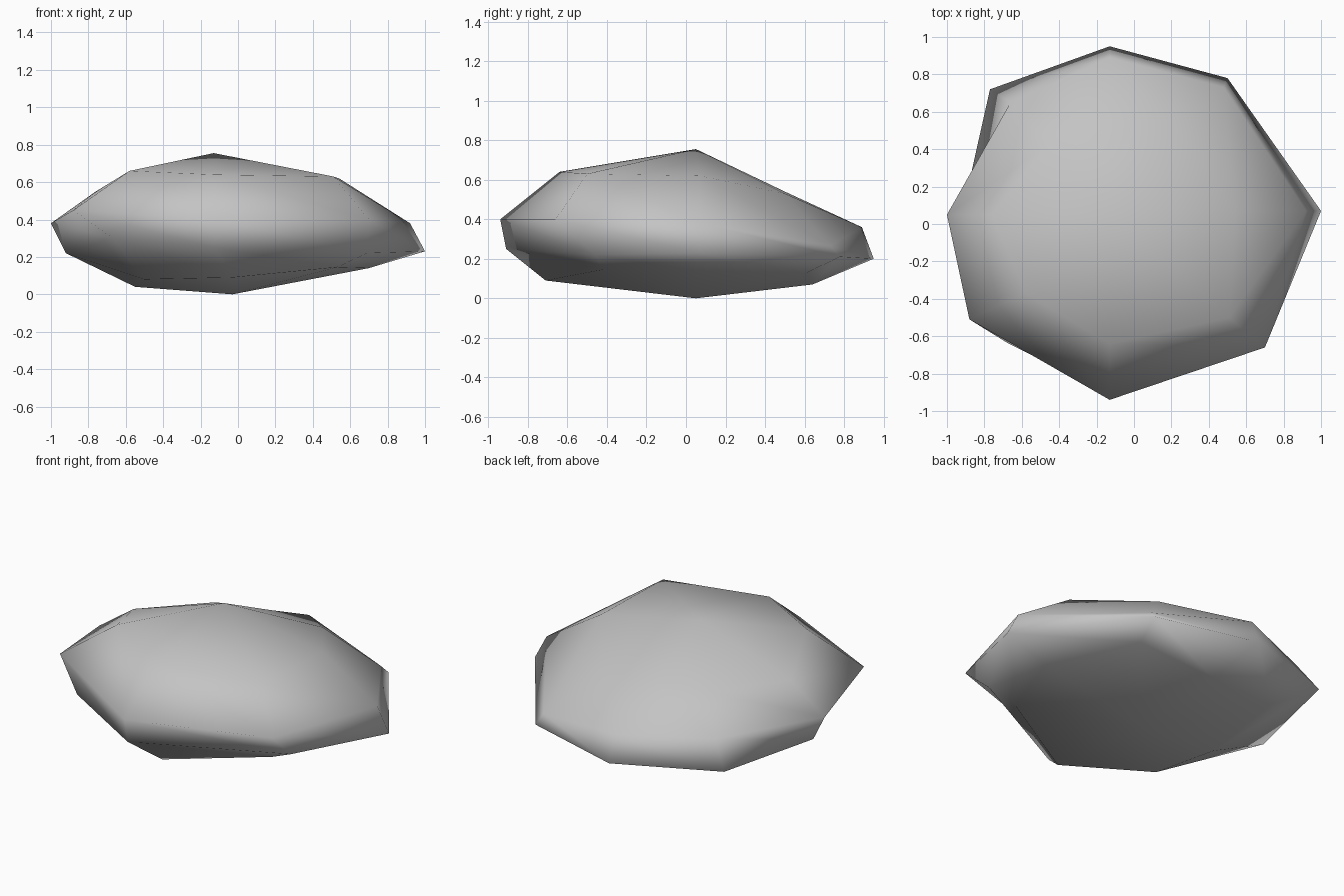
import bpy
import bmesh

default_cube = bpy.data.objects.get("Cube")
if default_cube:
    bpy.data.objects.remove(default_cube, do_unlink=True)


def make_material(name, colour):
    material = bpy.data.materials.new(name)
    material.use_nodes = True
    material.diffuse_color = colour
    shader = material.node_tree.nodes["Principled BSDF"]
    shader.inputs["Base Color"].default_value = colour
    shader.inputs["Roughness"].default_value = 0.9
    return material


# Stone profiles: each runs from the shoulder over the rim to the underside
CROWN = (-.13, .05, .755)
BASE = (-.03, .05, 0)
PROFILES = {
    "left": [(.54, .07, .62), (.92, .07, .38), (1, .07, .23), (.7, .05, .14)],
    "back_left": [(.24, .5, .53), (.48, .73, .265), (.5, .78, .21), (.46, .61, .13)],
    "back": [(-.13, .5, .54), (-.13, .89, .36), (-.13, .95, .2), (-.05, .64, .07)],
    "back_right": [(-.46, .42, .53), (-.66, .65, .38), (-.77, .72, .23), (-.55, .54, .12)],
    "right": [(-.76, .05, .55), (-1, .05, .38), (-.92, .05, .22), (-.55, .05, .04)],
    "front_right": [(-.58, -.37, .66), (-.88, -.51, .45), (-.67, -.64, .3), (-.5, -.4, .08)],
    "front": [(-.13, -.64, .64), (-.13, -.94, .4), (-.13, -.91, .25), (-.03, -.71, .09)],
    "front_left": [(.51, -.5, .63), (.7, -.66, .4), (.69, -.46, .22), (.53, -.42, .145)],
}


def build_stone(name, material):
    bm = bmesh.new()
    top = bm.verts.new(CROWN)
    bottom = bm.verts.new(BASE)
    columns = [[bm.verts.new(point) for point in profile]
               for profile in PROFILES.values()]

    # Skin neighbouring columns and close the crown and base
    for index, column in enumerate(columns):
        following = columns[(index + 1) % len(columns)]
        bm.faces.new((top, column[0], following[0]))
        bm.faces.new((bottom, following[-1], column[-1]))
        for level in range(len(column) - 1):
            bm.faces.new((column[level], column[level + 1],
                          following[level + 1], following[level]))

    bmesh.ops.recalc_face_normals(bm, faces=bm.faces)
    for face in bm.faces:
        face.smooth = True

    mesh = bpy.data.meshes.new(name)
    bm.to_mesh(mesh)
    bm.free()
    mesh.materials.append(material)
    stone = bpy.data.objects.new(name, mesh)
    bpy.context.collection.objects.link(stone)
    return stone


build_stone("flat_stone", make_material("stone_grey", (.55, .55, .55, 1)))
